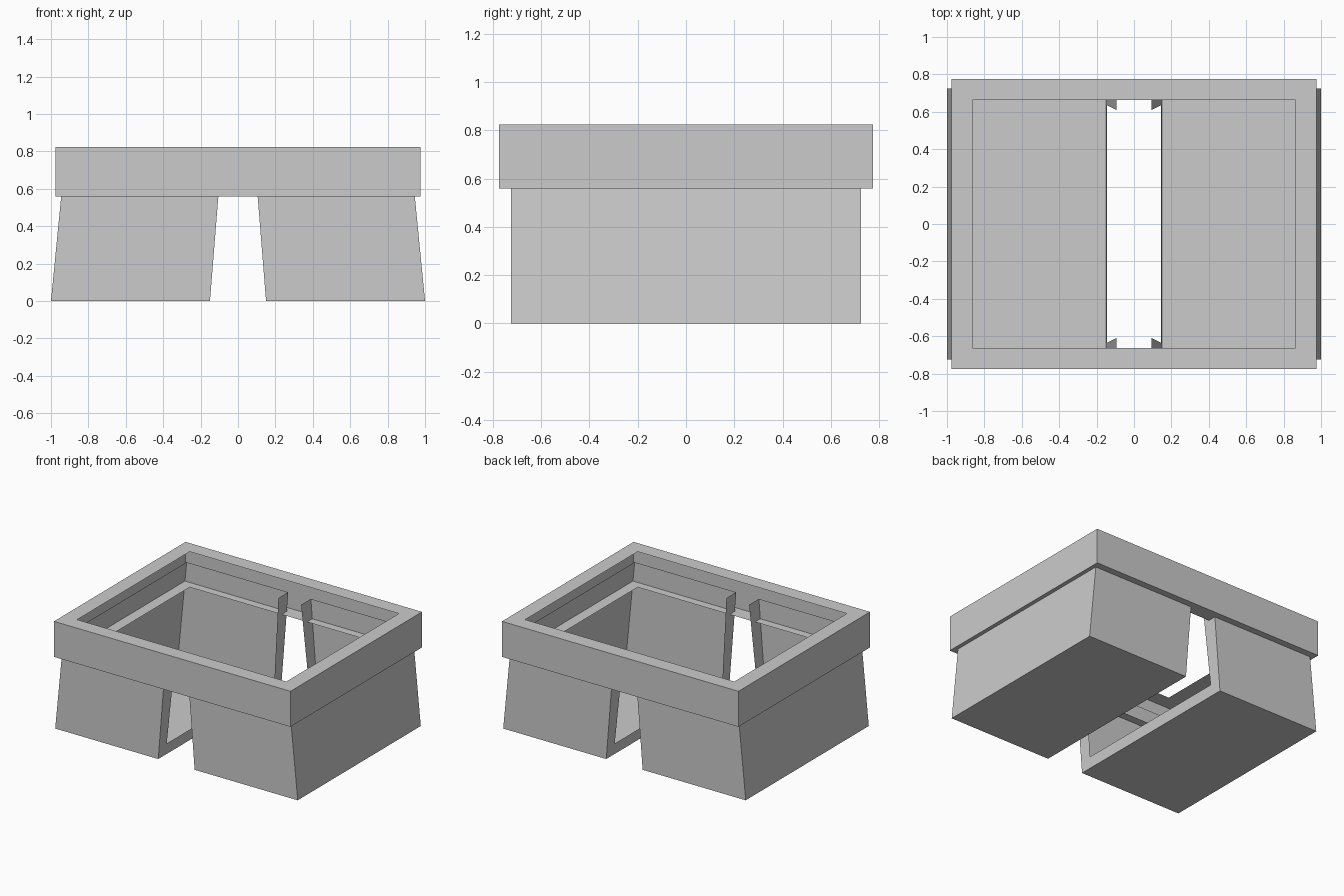
import bpy

if "Cube" in bpy.data.objects:
    bpy.data.objects.remove(bpy.data.objects["Cube"])


def sheet_object(name, verts, faces):
    mesh = bpy.data.meshes.new(name)
    mesh.from_pydata(verts, [], faces)
    mesh.update()
    obj = bpy.data.objects.new(name, mesh)
    bpy.context.collection.objects.link(obj)
    return obj


# Waistband: C-shaped section swept round a rectangle, open towards the inside
hx, hy, z0, z1, lip = 0.975, 0.775, 0.56, 0.825, 0.112
section = [(lip, z0), (0, z0), (0, z1), (lip, z1)]
corners = [(-1, -1), (1, -1), (1, 1), (-1, 1)]
verts = [(sx * (hx - d), sy * (hy - d), z)
         for sx, sy in corners for d, z in section]
faces = [(4 * c + i, 4 * ((c + 1) % 4) + i,
          4 * ((c + 1) % 4) + i + 1, 4 * c + i + 1)
         for c in range(4) for i in range(3)]
sheet_object("waistband", verts, faces)

# Legs: thin tapered open-top boxes, inner side is a U-shaped frame
top, depth = 0.705, 0.725


def inner_x(z):
    return 0.15 + (0.0935 - 0.15) * z / top


def leg(name, s):
    outer = [(1.0, -depth, 0), (1.0, depth, 0),
             (0.931, depth, top), (0.931, -depth, top)]
    rim = [(-depth, top), (-depth, 0), (depth, 0), (depth, top)]
    hole = [(-0.61, top), (-0.635, 0.083), (0.635, 0.083), (0.61, top)]
    inner = [(inner_x(z), y, z) for y, z in rim + hole]
    v = [(s * x, y, z) for x, y, z in outer + inner]
    f = [(0, 1, 2, 3),      # outer side
         (5, 0, 3, 4),      # front
         (1, 6, 7, 2),      # back
         (0, 5, 6, 1)]      # sole
    f += [(4 + i, 8 + i, 9 + i, 5 + i) for i in range(3)]  # U frame
    if s < 0:
        f = [tuple(reversed(q)) for q in f]
    sheet_object(name, v, f)


leg("right_leg", 1)
leg("left_leg", -1)
